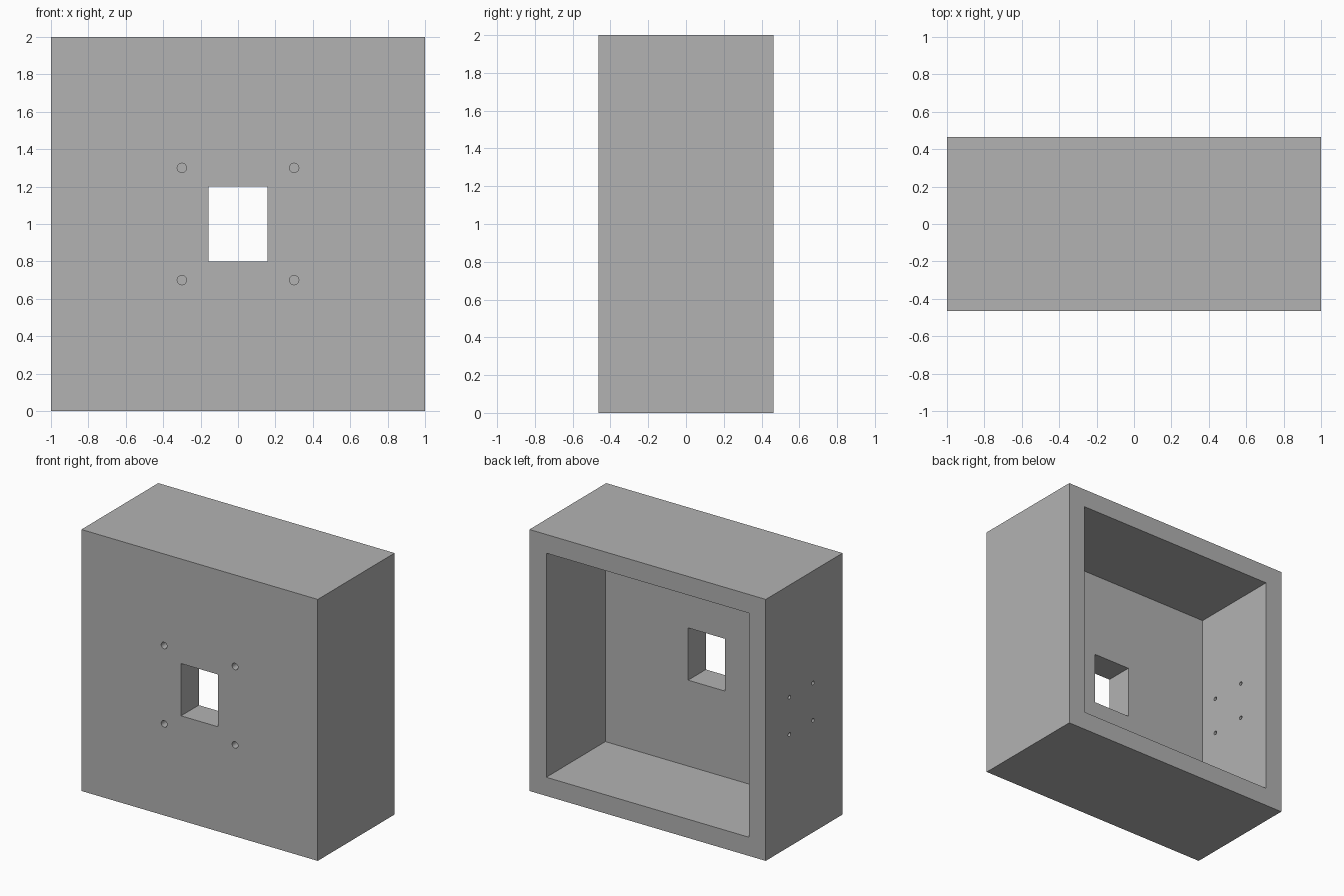
import bpy
import math

default = bpy.data.objects.get("Cube")
if default:
    bpy.data.objects.remove(default, do_unlink=True)

UNIT = 1 / 7             # wall thickness, the module of the whole part
HALF_DEPTH = 3.25 * UNIT
FRONT, BACK = -HALF_DEPTH, HALF_DEPTH
INNER_FRONT = FRONT + 1.5 * UNIT
EXTRA = 0.05             # cutter overshoot

grey = bpy.data.materials.new("plain_grey")
grey.use_nodes = True
grey.diffuse_color = (0.448, 0.448, 0.448, 1)
grey.node_tree.nodes["Principled BSDF"].inputs["Base Color"].default_value = grey.diffuse_color


def box(name, low, high):
    centre = [(a + b) / 2 for a, b in zip(low, high)]
    bpy.ops.mesh.primitive_cube_add(size=1, location=centre)
    obj = bpy.context.object
    obj.name = name
    obj.scale = [b - a for a, b in zip(low, high)]
    bpy.ops.object.transform_apply(location=True, rotation=True, scale=True)
    obj.data.materials.append(grey)
    return obj


def rod(name, centre, radius, length, rotation):
    bpy.ops.mesh.primitive_cylinder_add(vertices=32, radius=radius, depth=length,
                                        location=centre, rotation=rotation)
    obj = bpy.context.object
    obj.name = name
    bpy.ops.object.transform_apply(location=True, rotation=True, scale=True)
    obj.data.materials.append(grey)
    return obj


# Outer block
housing = box("housing", (-1, FRONT, 0), (1, BACK, 2))

# Open back cavity and the window through the front wall
cutters = [
    box("cavity_cutter", (-1 + UNIT, INNER_FRONT, UNIT), (1 - UNIT, BACK + EXTRA, 2 - UNIT)),
    box("window_cutter", (-0.157, FRONT - EXTRA, 0.8), (0.157, INNER_FRONT + EXTRA, 1.2)),
]

for i in (-1, 1):
    for j in (-1, 1):
        # Blind screw holes around the window
        cutters.append(rod("screw_hole_cutter", (0.3 * i, FRONT, 1 + 0.3 * j),
                           0.025, 2 * UNIT, (math.pi / 2, 0, 0)))
        # Small through holes in the right side wall
        cutters.append(rod("side_hole_cutter",
                           (-1 + UNIT / 2, BACK - 3 * UNIT + i * UNIT, 1 + j * UNIT),
                           0.0145, UNIT + 2 * EXTRA, (0, math.pi / 2, 0)))

# Cut everything out of the block
for cutter in cutters:
    cutter.hide_render = True
    cut = housing.modifiers.new(cutter.name, "BOOLEAN")
    cut.operation = "DIFFERENCE"
    cut.solver = "EXACT"
    cut.object = cutter

bpy.ops.object.select_all(action="DESELECT")
housing.select_set(True)
bpy.context.view_layer.objects.active = housing
for name in [m.name for m in housing.modifiers]:
    bpy.ops.object.modifier_apply(modifier=name)
for cutter in cutters:
    bpy.data.objects.remove(cutter, do_unlink=True)

bpy.ops.object.shade_smooth_by_angle(angle=math.radians(30))
